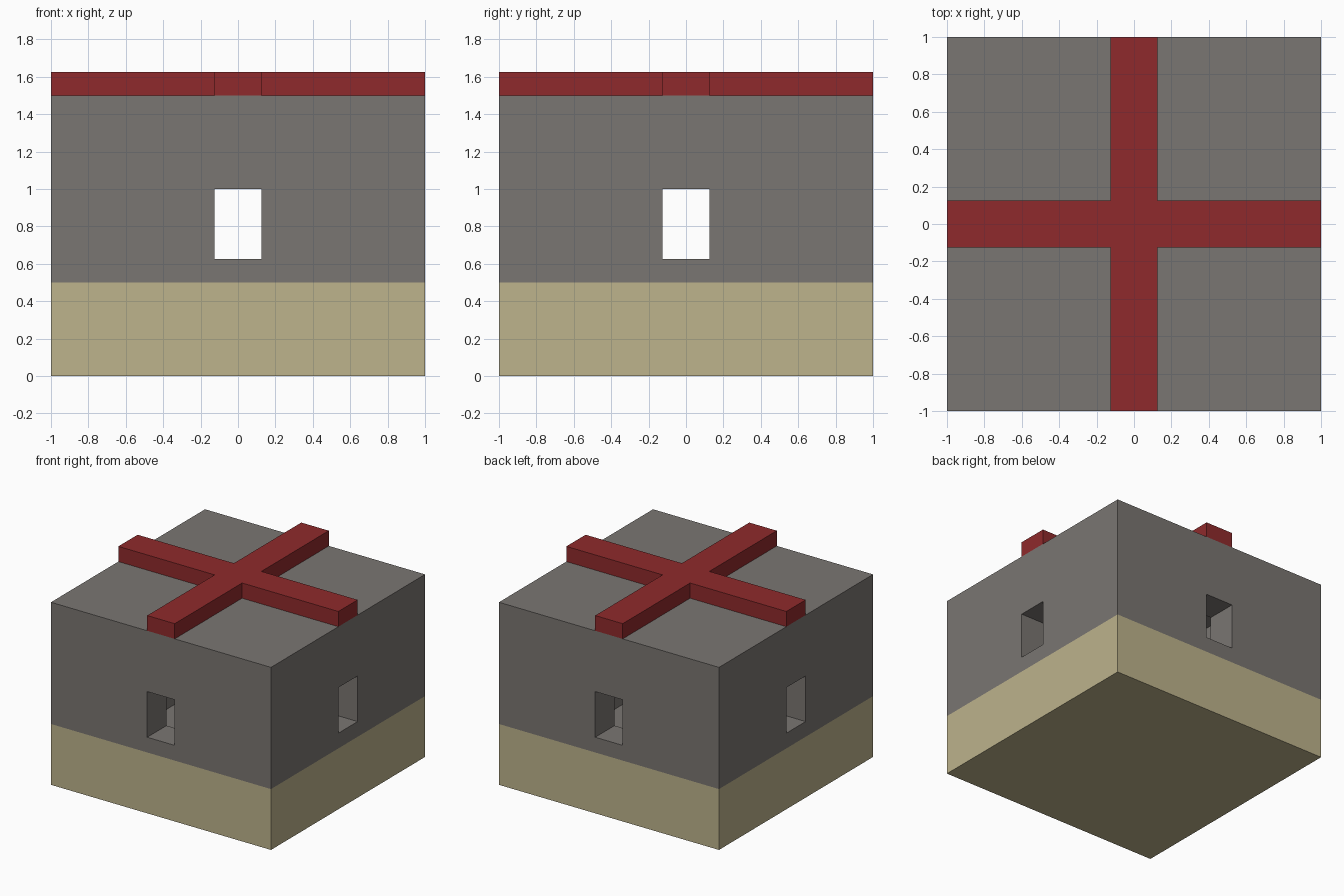
import bpy, bmesh
from mathutils import Vector

old = bpy.data.objects.get("Cube")
if old:
    bpy.data.objects.remove(old, do_unlink=True)


def material(name, rgb):
    mat = bpy.data.materials.new(name)
    mat.use_nodes = True
    mat.diffuse_color = (*rgb, 1)
    mat.node_tree.nodes["Principled BSDF"].inputs["Base Color"].default_value = (*rgb, 1)
    return mat


STONE = material("warm grey", (0.195, 0.181, 0.168))
SAND = material("sand", (0.509, 0.451, 0.262))
RED = material("dark red", (0.275, 0.023, 0.025))


def box(name, low, high, mat):
    low, high = Vector(low), Vector(high)
    bm = bmesh.new()
    bmesh.ops.create_cube(bm, size=1)
    for v in bm.verts:
        v.co = (low + high) / 2 + v.co * (high - low)
    mesh = bpy.data.meshes.new(name)
    bm.to_mesh(mesh)
    bm.free()
    mesh.materials.append(mat)
    obj = bpy.data.objects.new(name, mesh)
    bpy.context.collection.objects.link(obj)
    return obj


# Hollow block with a window through the middle of each wall
HALF, WALL, BAND, TOP = 1, 0.25, 0.5, 1.5
SLOT, INNER = 0.125, HALF - WALL
block = box("building", (-HALF, -HALF, 0), (HALF, HALF, TOP), STONE)
cutters = [
    box("room_cutter", (-INNER, -INNER, WALL), (INNER, INNER, TOP - 0.01), STONE),
    box("window_cutter_x", (-1.2, -SLOT, 0.625), (1.2, SLOT, 1), STONE),
    box("window_cutter_y", (-SLOT, -1.2, 0.625), (SLOT, 1.2, 1), STONE),
]
for cutter in cutters:
    cutter.hide_render = True
    cut = block.modifiers.new(cutter.name, "BOOLEAN")
    cut.operation = "DIFFERENCE"
    cut.solver = "EXACT"
    cut.object = cutter
graph = bpy.context.evaluated_depsgraph_get()
mesh = bpy.data.meshes.new_from_object(block.evaluated_get(graph))
block.modifiers.clear()
block.data = mesh
for cutter in cutters:
    bpy.data.objects.remove(cutter, do_unlink=True)

# Sand band on the outer faces below the dividing line
mesh.materials.clear()
mesh.materials.append(STONE)
mesh.materials.append(SAND)
bm = bmesh.new()
bm.from_mesh(mesh)
bmesh.ops.bisect_plane(bm, geom=bm.verts[:] + bm.edges[:] + bm.faces[:],
                       plane_co=(0, 0, BAND), plane_no=(0, 0, 1))
for f in bm.faces:
    c = f.calc_center_median()
    outer = max(abs(c.x), abs(c.y)) > HALF - 0.01 or c.z < 0.01
    f.material_index = int(outer and c.z < BAND)
bm.to_mesh(mesh)
bm.free()

# Raised cross on the roof, as one extruded outline
quarter = [Vector((SLOT, SLOT)), Vector((SLOT, HALF)), Vector((-SLOT, HALF))]
bm = bmesh.new()
outline = []
for turn in range(4):
    for p in quarter:
        x, y = p
        for _ in range(turn):
            x, y = -y, x
        outline.append(bm.verts.new((x, y, TOP)))
base = bm.faces.new(outline)
raised = bmesh.ops.extrude_face_region(bm, geom=[base], use_keep_orig=True)["geom"]
bmesh.ops.translate(bm, vec=(0, 0, 0.125),
                    verts=[g for g in raised if isinstance(g, bmesh.types.BMVert)])
bmesh.ops.recalc_face_normals(bm, faces=bm.faces[:])
cross_mesh = bpy.data.meshes.new("roof_cross")
bm.to_mesh(cross_mesh)
bm.free()
cross_mesh.materials.append(RED)
bpy.context.collection.objects.link(bpy.data.objects.new("roof_cross", cross_mesh))
